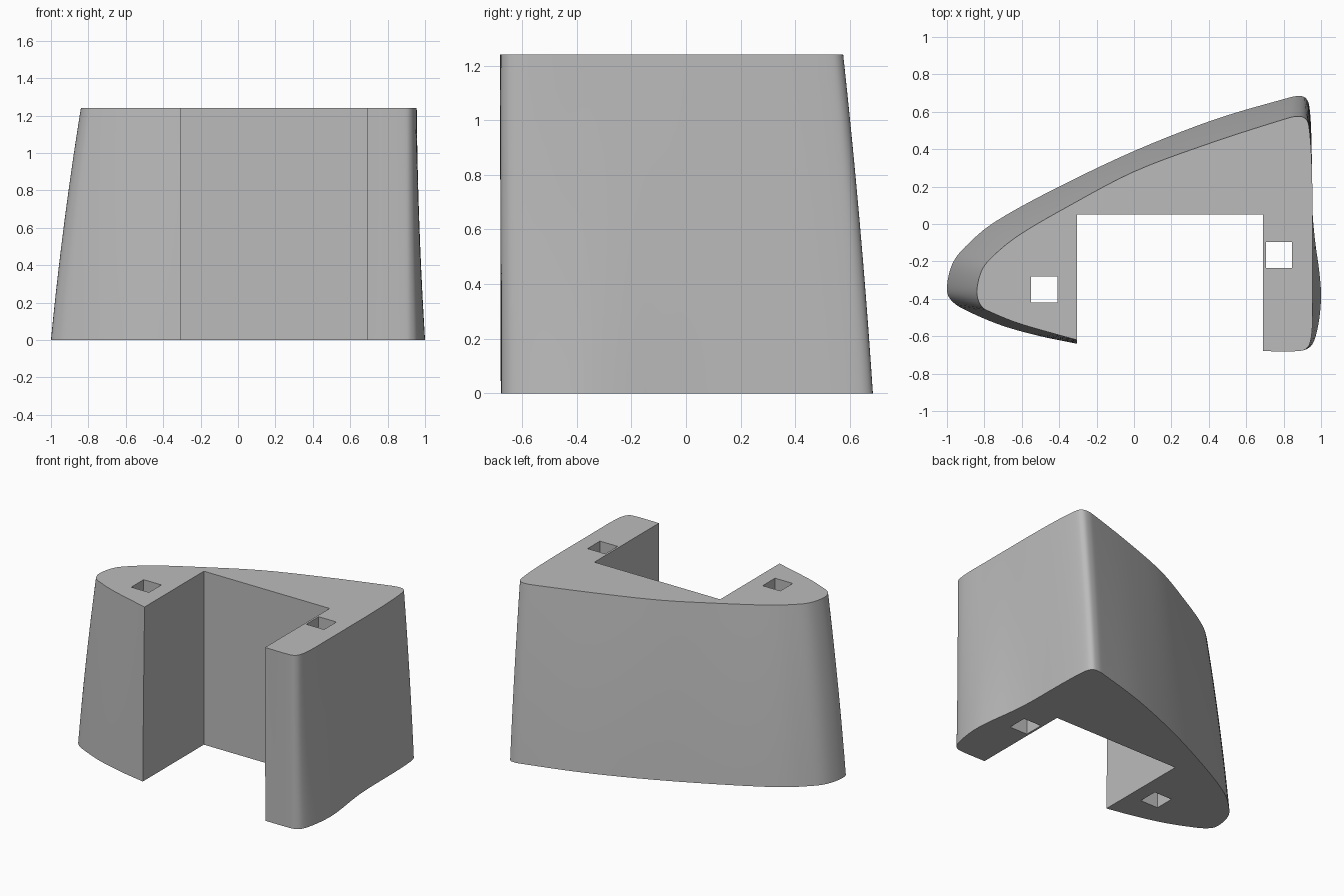
import bpy
import bmesh
from mathutils import Vector

cube = bpy.data.objects.get("Cube")
if cube:
    bpy.data.objects.remove(cube, do_unlink=True)

HEIGHT = 1.24
LEVELS = 10
STEPS = 5

# Outer wall: base x, y and matching top x, y, from the narrow leg round to the wide leg
WALL = [
    (-.305, -.64, -.305, -.62), (-.5, -.6, -.45, -.58), (-.7, -.545, -.62, -.53),
    (-.87, -.475, -.75, -.478), (-.965, -.42, -.815, -.44), (-1, -.35, -.84, -.36),
    (-.97, -.21, -.81, -.24), (-.88, -.1, -.73, -.15), (-.73, .02, -.6, -.05),
    (-.42, .19, -.36, .09), (0, .39, 0, .28), (.42, .555, .4, .43),
    (.78, .662, .77, .55), (.88, .684, .87, .575), (.925, .665, .92, .56),
    (.942, .59, .938, .5), (.95, .4, .95, .33), (.953, .1, .955, .08),
    (.967, -.08, .955, -.1), (.99, -.25, .955, -.25), (1, -.38, .955, -.38),
    (.99, -.51, .955, -.51), (.965, -.62, .947, -.61), (.93, -.665, .925, -.663),
    (.87, -.677, .87, -.68), (.69, -.677, .69, -.68),
]
# Rectangular slot corners between the legs
SLOT = [(.69, .05), (-.305, .05)]
# Centres of the square through holes
HOLES = [(-.48, -.35), (.775, -.165)]
HOLE_HALF = .07


def smooth_path(points):
    """Catmull-Rom curve through the control points."""
    pts = [Vector(p) for p in points]
    pts = [pts[0] * 2 - pts[1]] + pts + [pts[-1] * 2 - pts[-2]]
    out = []
    for a, b, c, d in zip(pts, pts[1:], pts[2:], pts[3:]):
        for i in range(STEPS):
            t = i / STEPS
            out.append(b + (c - a) * t / 2 + (a * 2 - b * 5 + c * 4 - d) * t * t / 2
                       + (b * 3 - a - c * 3 + d) * t ** 3 / 2)
    out.append(pts[-2])
    return out


def loft(bm, path, levels):
    """Wall through bowed levels; returns the rim edges of both ends."""
    rings = []
    for k in range(levels + 1):
        t = k / levels
        ring = []
        for p in path:
            # The wide leg flares at its foot, the other walls bow outward
            a = 1.7 if p.x > .9 and p.y < .2 else .75
            f = a * t + (1 - a) * t * t
            ring.append(bm.verts.new((p[0] + (p[2] - p[0]) * f,
                                      p[1] + (p[3] - p[1]) * f, HEIGHT * t)))
        rings.append(ring)
    n = len(path)
    for low, high in zip(rings, rings[1:]):
        for i in range(n):
            j = (i + 1) % n
            bm.faces.new((low[i], low[j], high[j], high[i]))
    return [[bm.edges.get((r[i], r[(i + 1) % n])) for i in range(n)]
            for r in (rings[0], rings[-1])]


bm = bmesh.new()

# Outer wall and slot
outline = smooth_path(WALL) + [Vector((x, y, x, y)) for x, y in SLOT]
rims = loft(bm, outline, LEVELS)

# Hole walls
for cx, cy in HOLES:
    square = []
    for sx, sy in ((-1, -1), (1, -1), (1, 1), (-1, 1)):
        x, y = cx + sx * HOLE_HALF, cy + sy * HOLE_HALF
        square.append(Vector((x, y, x, y)))
    for rim, extra in zip(rims, loft(bm, square, 1)):
        rim.extend(extra)

# Flat base and top, left open at the holes
for rim in rims:
    bmesh.ops.triangle_fill(bm, edges=rim, use_beauty=True, normal=(0, 0, 1))
bmesh.ops.recalc_face_normals(bm, faces=bm.faces[:])

mesh = bpy.data.meshes.new("tapered_block")
bm.to_mesh(mesh)
bm.free()
block = bpy.data.objects.new("tapered_block", mesh)
bpy.context.collection.objects.link(block)

# Plain grey material
grey = bpy.data.materials.new("plain grey")
grey.use_nodes = True
colour = (.5, .5, .5, 1)
grey.diffuse_color = colour
grey.node_tree.nodes["Principled BSDF"].inputs["Base Color"].default_value = colour
mesh.materials.append(grey)

bpy.ops.object.select_all(action="DESELECT")
block.select_set(True)
bpy.context.view_layer.objects.active = block
bpy.ops.object.shade_smooth_by_angle(angle=.6)
